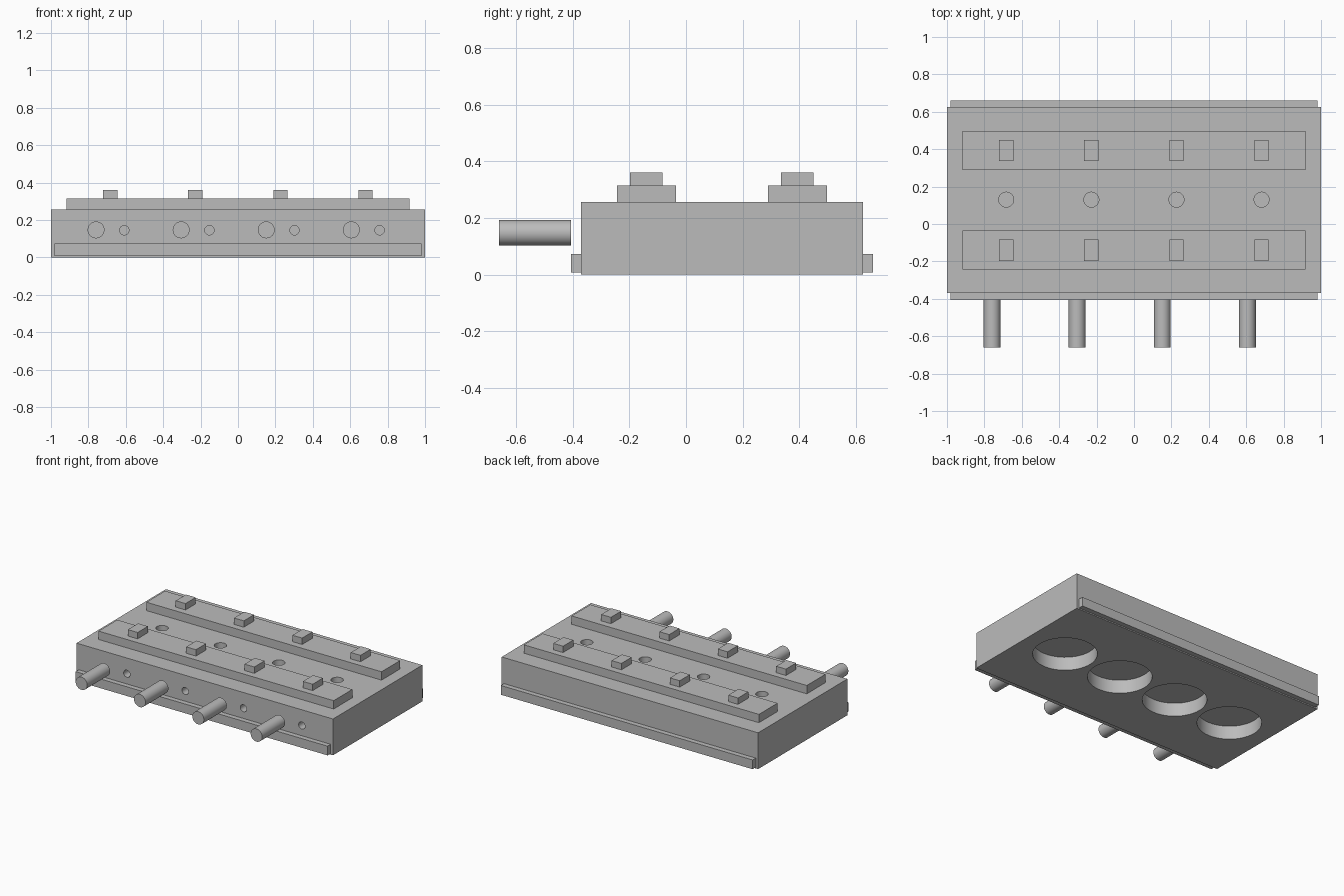
import bpy
from math import pi, radians

cube = bpy.data.objects.get("Cube")
if cube:
    bpy.data.objects.remove(cube, do_unlink=True)

grey = bpy.data.materials.new("machined grey")
grey.use_nodes = True
colour = (0.5, 0.5, 0.5, 1)
grey.diffuse_color = colour
grey.node_tree.nodes["Principled BSDF"].inputs["Base Color"].default_value = colour

BAYS = [-0.683 + 0.455 * i for i in range(4)]   # bay centres along x
BODY_Y, BODY_TOP = (-0.37, 0.625), 0.256
BORE_Y = 0.13


def box(name, x, y, z):
    """Box from (min, max) ranges."""
    ranges = (x, y, z)
    bpy.ops.mesh.primitive_cube_add(size=1, location=[(a + b) / 2 for a, b in ranges])
    ob = bpy.context.object
    ob.name = name
    ob.scale = [b - a for a, b in ranges]
    bpy.ops.object.transform_apply(location=False, rotation=False, scale=True)
    ob.data.materials.append(grey)
    return ob


def cylinder(name, radius, length, centre, along_y=False):
    bpy.ops.mesh.primitive_cylinder_add(vertices=48, radius=radius, depth=length, location=centre,
                                        rotation=(pi / 2 if along_y else 0, 0, 0))
    ob = bpy.context.object
    ob.name = name
    ob.data.materials.append(grey)
    bpy.ops.object.shade_smooth_by_angle(angle=radians(30))
    return ob


def cut(target, cutter):
    cutter.hide_render = True
    mod = target.modifiers.new(cutter.name, "BOOLEAN")
    mod.operation, mod.solver, mod.object = "DIFFERENCE", "EXACT", cutter
    bpy.context.view_layer.objects.active = target
    bpy.ops.object.modifier_apply(modifier=mod.name)
    bpy.data.objects.remove(cutter, do_unlink=True)


# Main block with chambers below, plug holes on top and ports in the front
block = box("head_block", (-1, 1), BODY_Y, (0, BODY_TOP))
for x in BAYS:
    cut(block, cylinder("chamber_cutter", 0.206, 0.19, (x, BORE_Y, 0)))
    cut(block, cylinder("plug_cutter", 0.04, 0.2, (x, BORE_Y, BODY_TOP)))
    cut(block, cylinder("port_cutter", 0.025, 0.2, (x + 0.075, BODY_Y[0], 0.145), True))
bpy.ops.object.select_all(action="DESELECT")
block.select_set(True)
bpy.context.view_layer.objects.active = block
bpy.ops.object.shade_smooth_by_angle(angle=radians(30))

# Long flanges along the bottom of the front and back
box("front_flange", (-0.982, 0.982), (-0.405, BODY_Y[0]), (0.008, 0.073))
box("back_flange", (-0.982, 0.982), (BODY_Y[1], 0.66), (0.008, 0.073))

# Cam rails, each with four bearing caps
for side, y in (("front", -0.14), ("back", 0.393)):
    box(side + "_cam_rail", (-0.917, 0.917), (y - 0.104, y + 0.104), (BODY_TOP, 0.315))
    for i, x in enumerate(BAYS):
        box(f"{side}_bearing_cap_{i + 1}", (x - 0.038, x + 0.038),
            (y - 0.057, y + 0.057), (0.315, 0.36))

# Runner pipes standing off the front
for i, x in enumerate(BAYS):
    cylinder(f"runner_pipe_{i + 1}", 0.045, 0.255, (x - 0.076, -0.5325, 0.147), True)
